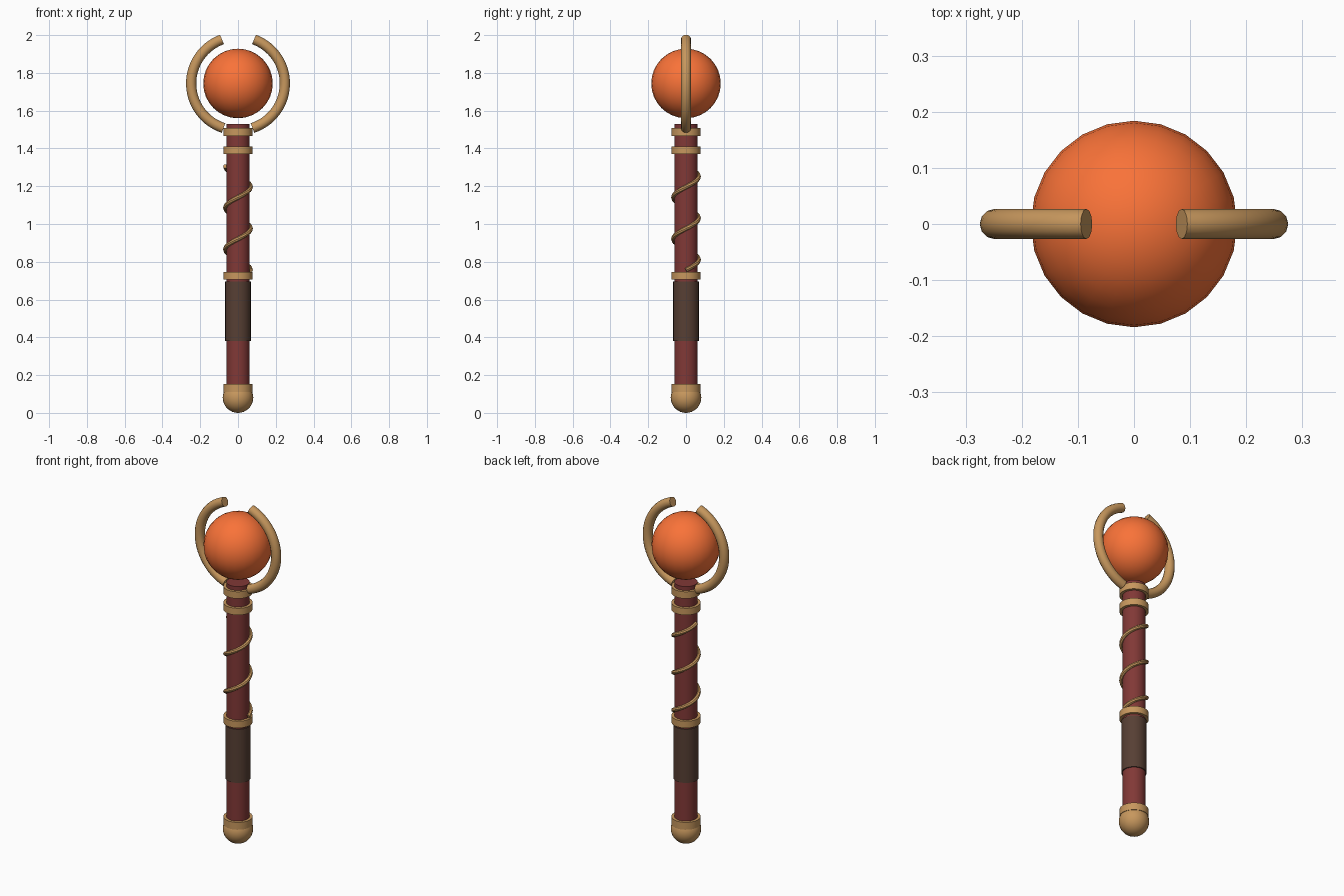
import bpy, bmesh, math
from mathutils import Vector

if "Cube" in bpy.data.objects:
    bpy.data.objects.remove(bpy.data.objects["Cube"])


def material(name, rgb):
    m = bpy.data.materials.new(name)
    m.diffuse_color = (*rgb, 1)
    m.use_nodes = True
    m.node_tree.nodes["Principled BSDF"].inputs["Base Color"].default_value = m.diffuse_color
    return m


GOLD = material("brass", (0.57, 0.31, 0.11))
RED = material("red_wood", (0.22, 0.04, 0.037))
DARK = material("dark_leather", (0.095, 0.05, 0.034))
ORANGE = material("orange_orb", (0.95, 0.17, 0.04))


def finish(name, bm, mat):
    bmesh.ops.recalc_face_normals(bm, faces=bm.faces)
    me = bpy.data.meshes.new(name)
    bm.to_mesh(me)
    bm.free()
    ob = bpy.data.objects.new(name, me)
    bpy.context.collection.objects.link(ob)
    me.materials.append(mat)
    bpy.ops.object.select_all(action='DESELECT')
    ob.select_set(True)
    bpy.context.view_layer.objects.active = ob
    bpy.ops.object.shade_smooth_by_angle(angle=math.radians(40))
    return ob


def cylinder(name, r, z0, z1, mat, sides=24):
    bm = bmesh.new()
    bmesh.ops.create_cone(bm, cap_ends=True, segments=sides,
                          radius1=r, radius2=r, depth=z1 - z0)
    bmesh.ops.translate(bm, verts=bm.verts, vec=(0, 0, (z0 + z1) / 2))
    return finish(name, bm, mat)


def ball(name, r, z, mat, seg=24, rings=16):
    bm = bmesh.new()
    bmesh.ops.create_uvsphere(bm, u_segments=seg, v_segments=rings, radius=r)
    bmesh.ops.translate(bm, verts=bm.verts, vec=(0, 0, z))
    return finish(name, bm, mat)


def tube(name, path, side_hint, r, mat, sides=12):
    """Sweep a round section along path; side_hint(i) gives a reference direction."""
    bm = bmesh.new()
    loops = []
    for i, p in enumerate(path):
        t = (path[min(i + 1, len(path) - 1)] - path[max(i - 1, 0)]).normalized()
        u = side_hint(i)
        u = (u - t * u.dot(t)).normalized()
        v = t.cross(u)
        angles = [math.tau * k / sides for k in range(sides)]
        loops.append([bm.verts.new(p + r * (math.cos(a) * u + math.sin(a) * v)) for a in angles])
    for a, b in zip(loops, loops[1:]):
        for k in range(sides):
            n = (k + 1) % sides
            bm.faces.new((a[k], a[n], b[n], b[k]))
    bm.faces.new(loops[0])
    bm.faces.new(loops[-1])
    return finish(name, bm, mat)


# Shaft, grip and pommel
cylinder("shaft", 0.062, 0.08, 1.53, RED)
cylinder("grip", 0.068, 0.38, 0.695, DARK)
ball("pommel", 0.081, 0.081, GOLD)

# Metal collars
collars = [("pommel_collar", 0.11, 0.153), ("grip_collar", 0.707, 0.747),
           ("upper_collar", 1.37, 1.41), ("top_collar", 1.467, 1.507)]
for name, z0, z1 in collars:
    cylinder(name, 0.078, z0, z1, GOLD)

# Spiral wire around the upper shaft
N = 60
turn = [math.tau * 2.5 * i / N for i in range(N + 1)]
helix = [Vector((0.067 * math.cos(a), 0.067 * math.sin(a), 0.756 + 0.22 * a / math.tau)) for a in turn]
tube("spiral_wire", helix, lambda i: Vector((0, 0, 1)), 0.012, GOLD, 8)

# Orb and the two curved prongs around it
CZ = 1.744
ball("orb", 0.184, CZ, ORANGE)
for side, s in (("right", 1), ("left", -1)):
    arc = [math.radians(-72 + 142 * i / 28) for i in range(29)]
    path = [Vector((s * 0.248 * math.cos(a), 0, CZ + 0.248 * math.sin(a))) for a in arc]
    tube(side + "_prong", path, lambda i: Vector((0, 1, 0)), 0.027, GOLD, 12)
